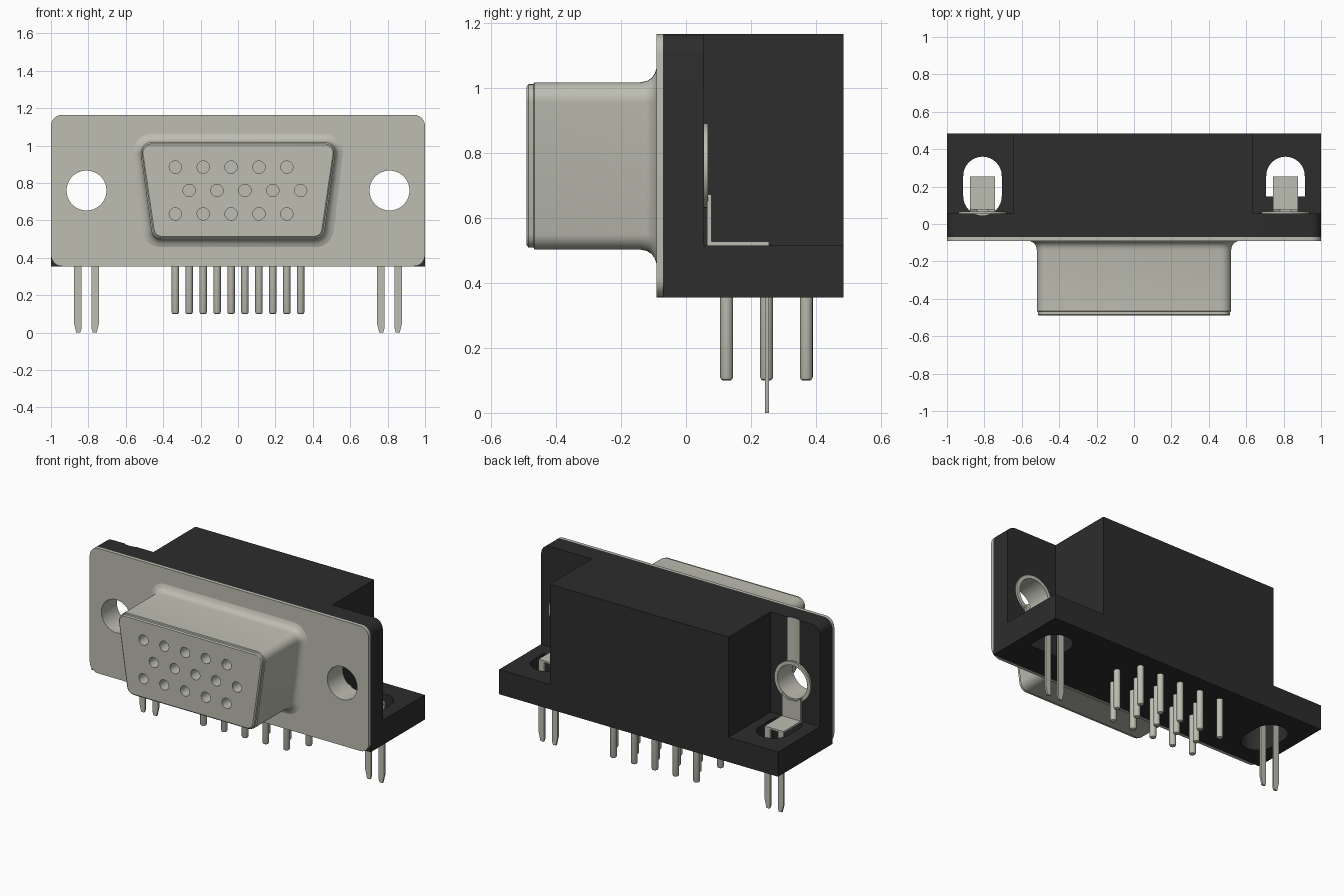
import bpy, bmesh, math
from mathutils import Vector

cube = bpy.data.objects.get("Cube")
if cube:
    bpy.data.objects.remove(cube, do_unlink=True)


def material(name, rgb):
    m = bpy.data.materials.new(name)
    m.use_nodes = True
    m.diffuse_color = (*rgb, 1)
    m.node_tree.nodes["Principled BSDF"].inputs["Base Color"].default_value = (*rgb, 1)
    return m


METAL = material("pale grey metal", (0.51, 0.51, 0.445))
BLACK = material("black plastic", (0.026, 0.026, 0.026))
parts = []


def loft(name, rings, mat, closed=False):
    """Skin matching rings of points; cap the ends or join last to first."""
    bm = bmesh.new()
    loops = [[bm.verts.new(p) for p in ring] for ring in rings]
    n = len(loops[0])
    pairs = list(zip(loops, loops[1:])) + ([(loops[-1], loops[0])] if closed else [])
    for a, b in pairs:
        for i in range(n):
            j = (i + 1) % n
            bm.faces.new((a[i], a[j], b[j], b[i]))
    if not closed:
        bm.faces.new(loops[0])
        bm.faces.new(loops[-1])
    bmesh.ops.recalc_face_normals(bm, faces=bm.faces)
    me = bpy.data.meshes.new(name)
    bm.to_mesh(me)
    bm.free()
    me.materials.append(mat)
    ob = bpy.data.objects.new(name, me)
    bpy.context.collection.objects.link(ob)
    parts.append(ob)
    return ob


def along_y(name, pts, y0, y1, mat):
    return loft(name, [[(x, y, z) for x, z in pts] for y in (y0, y1)], mat)


def along_z(name, pts, z0, z1, mat):
    return loft(name, [[(x, y, z) for x, y in pts] for z in (z0, z1)], mat)


def box(name, x0, x1, y0, y1, z0, z1, mat):
    return along_z(name, [(x0, y0), (x1, y0), (x1, y1), (x0, y1)], z0, z1, mat)


def circle(cx, cy, r, n=32, a0=0.0, sweep=math.tau):
    steps = n if sweep > 6.2 else n + 1
    return [(cx + r * math.cos(a0 + sweep * i / n), cy + r * math.sin(a0 + sweep * i / n))
            for i in range(steps)]


def rounded(corners, radii, n=6):
    """Polygon with each corner replaced by an arc."""
    out = []
    for i, c in enumerate(corners):
        c, r = Vector(c), radii[i]
        if r == 0:
            out.append(tuple(c))
            continue
        u = (Vector(corners[i - 1]) - c).normalized()
        v = (Vector(corners[(i + 1) % len(corners)]) - c).normalized()
        half = u.angle(v) / 2
        mid = c + (u + v).normalized() * (r / math.sin(half))
        t = c + u * (r / math.tan(half)) - mid
        e = c + v * (r / math.tan(half)) - mid
        turn = (math.atan2(e.y, e.x) - math.atan2(t.y, t.x) + math.pi) % math.tau - math.pi
        start = math.atan2(t.y, t.x)
        out += [(mid.x + r * math.cos(start + turn * k / n),
                 mid.y + r * math.sin(start + turn * k / n)) for k in range(n + 1)]
    return out


def cut(ob, cutters):
    """Subtract cutters, keeping each cutter's material on the new walls."""
    for c in cutters:
        mod = ob.modifiers.new("cut", 'BOOLEAN')
        mod.operation, mod.solver, mod.object = 'DIFFERENCE', 'EXACT', c
        mod.material_mode = 'TRANSFER'
    deps = bpy.context.evaluated_depsgraph_get()
    me = bpy.data.meshes.new_from_object(ob.evaluated_get(deps))
    ob.modifiers.clear()
    ob.data = me
    for c in cutters:
        parts.remove(c)
        bpy.data.objects.remove(c, do_unlink=True)


Z0, ZB, Z1 = 0.355, 0.515, 1.165      # underside, base top, overall top
YP, YF, YB = -0.07, 0.055, 0.485      # plate back, flange back, body back
HX, HZ, HR = 0.81, 0.76, 0.107        # screw hole centre and radius

# Metal face plate
plate = along_y("face_plate", rounded([(-1, Z0), (1, Z0), (1, Z1), (-1, Z1)], [0.06] * 4),
                -0.09, YP, METAL)
cut(plate, [along_y("cutter", circle(s * HX, HZ, HR), -0.2, 0.0, METAL) for s in (-1, 1)])

# Flared D-shaped shell
def shell_ring(y, d):
    def half(z):
        return 0.456 + 0.139 * (z - 0.5) + d * 1.01
    zt, zb = 1.017 + d, 0.502 - d
    pts = rounded([(-half(zb + d), zb), (half(zb + d), zb), (half(zt - d), zt), (-half(zt - d), zt)],
                  [0.055 + d] * 4, 8)
    return [(x, y, z) for x, z in pts]


levels = [(-0.08, 0.045), (-0.09, 0.045), (-0.096, 0.027), (-0.106, 0.013), (-0.12, 0.004),
          (-0.14, 0), (-0.466, 0), (-0.469, -0.006), (-0.484, -0.006), (-0.49, -0.013)]
shell = loft("connector_shell", [shell_ring(*l) for l in levels], METAL)

# Three staggered rows of five sockets
STEP = 0.149
row_a = [-0.335 + STEP * i for i in range(5)]
row_b = [-0.261 + STEP * i for i in range(5)]
cut(shell, [along_y("cutter", circle(x, z, 0.033, 20), -0.6, -0.41, METAL)
            for z, row in ((0.885, row_a), (0.76, row_b), (0.635, row_a)) for x in row])

# Plastic body: centre block and base with bracket slots
box("body_block", -0.645, 0.637, YP, YB, ZB, Z1, BLACK)
base = box("body_base", -1, 1, YP, YB, Z0, ZB, BLACK)
SR, SY0, SY1 = 0.103, 0.148, 0.257
full_slot = (circle(-HX, SY1, SR, 16, 0, math.pi)
             + circle(-HX, SY0, SR, 16, math.pi, math.pi))
half_slot = circle(HX, SY1, SR, 16, 0, math.pi) + [(HX - SR, SY0), (HX + SR, SY0)]
cut(base, [along_z("cutter", full_slot, 0.2, 0.6, BLACK),
           along_z("cutter", half_slot, 0.2, 0.6, BLACK)])

# Side flanges, screw bushings, board locks
for s, side in ((-1, "right"), (1, "left")):
    inner = 0.645 if s < 0 else 0.637
    prof = rounded([(s * inner, ZB), (s, ZB), (s, Z1), (s * inner, Z1)], [0, 0, 0.06, 0])
    flange = along_y(side + "_flange", prof, YP, YF, BLACK)
    cutters = [along_y("cutter", circle(s * HX, HZ, HR + 0.006), -0.2, 0.2, BLACK)]
    if s < 0:
        cutters.append(along_z("cutter", full_slot, 0.45, 1.3, METAL))
    cut(flange, cutters)

    def ring(r, y):
        return [(x, y, z) for x, z in circle(s * HX, HZ, r)]
    loft(side + "_bushing", [ring(HR, -0.085), ring(HR + 0.007, -0.085), ring(HR + 0.007, YF),
                             ring(0.13, YF), ring(0.13, 0.068), ring(HR, 0.068)], METAL, True)

    w = 0.068
    cx = s * HX
    riser = [(cx - w, ZB), (cx + w, ZB), (cx + w, 0.672), (cx + 0.03, 0.645),
             (cx - 0.03, 0.645), (cx - w, 0.672)]
    along_y(side + "_lock_riser", riser, 0.064, 0.079, METAL)
    box(side + "_lock_tongue", cx - w, cx + w, 0.064, 0.255, ZB, 0.527, METAL)
    for t in (-1, 1):
        prong = [(cx + t * 0.028, ZB), (cx + t * w, ZB), (cx + t * w, 0.055),
                 (cx + t * 0.055, 0), (cx + t * 0.034, 0), (cx + t * 0.028, 0.02)]
        along_y(side + "_lock_prong", prong, 0.243, 0.255, METAL)

# Solder pins with rounded tips
for y, row in ((0.125, row_a), (0.248, row_b), (0.37, row_a)):
    for x in row:
        loft("solder_pin", [[(px, py, z) for px, py in circle(x, y, r, 16)]
                            for z, r in ((0.40, 0.02), (0.11, 0.02), (0.103, 0.017), (0.10, 0.012))],
             METAL)

# Smooth curved walls, keep hard edges
bpy.ops.object.select_all(action='DESELECT')
for ob in parts:
    ob.select_set(True)
bpy.context.view_layer.objects.active = parts[0]
bpy.ops.object.shade_smooth_by_angle(angle=math.radians(35))
